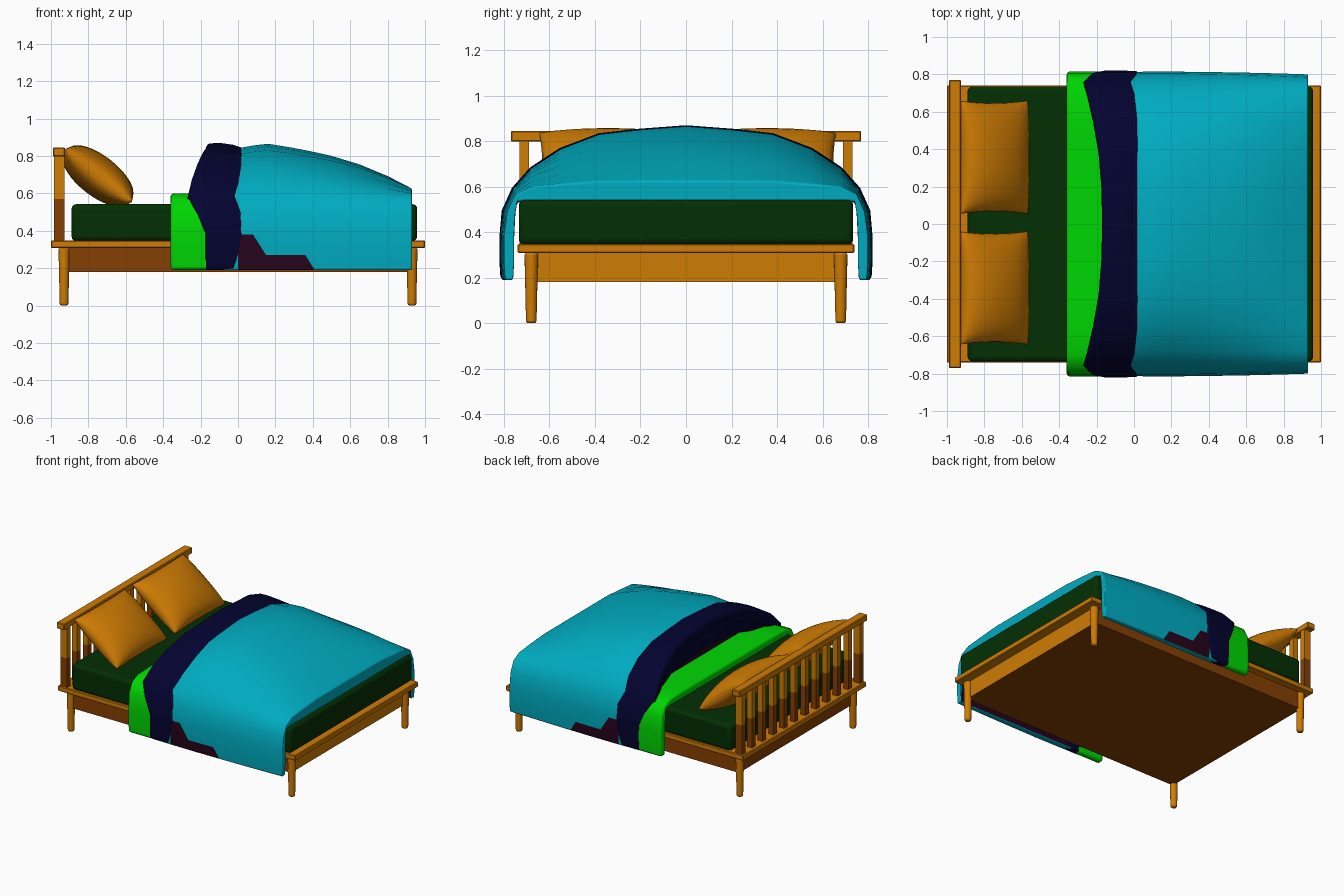
import bpy, bmesh, math
from mathutils import Matrix

if "Cube" in bpy.data.objects:
    bpy.data.objects.remove(bpy.data.objects["Cube"])


def mat(name, r, g, b):
    m = bpy.data.materials.new(name)
    m.diffuse_color = (r, g, b, 1)
    m.use_nodes = True
    m.node_tree.nodes["Principled BSDF"].inputs["Base Color"].default_value = m.diffuse_color
    return m


ORANGE = mat("orange wood", .62, .2, .001)
BROWN = mat("brown wood", .24, .05, .001)
DGREEN = mat("dark green", .001, .028, .001)
GREEN = mat("bright green", .0, .68, .001)
NAVY = mat("navy", .001, .001, .03)
TEAL = mat("teal", .0, .41, .53)
MAROON = mat("dark maroon", .02, .001, .012)


def finish(bm, name, mats, bevel=0, seg=2, angle=50, smooth=True):
    bmesh.ops.recalc_face_normals(bm, faces=bm.faces)
    me = bpy.data.meshes.new(name)
    bm.to_mesh(me)
    bm.free()
    ob = bpy.data.objects.new(name, me)
    bpy.context.collection.objects.link(ob)
    for m in mats:
        me.materials.append(m)
    if bevel:
        b = ob.modifiers.new("bevel", 'BEVEL')
        b.width, b.segments = bevel, seg
        b.limit_method, b.angle_limit = 'ANGLE', math.radians(angle)
    if smooth:
        bpy.ops.object.select_all(action='DESELECT')
        ob.select_set(True)
        bpy.context.view_layer.objects.active = ob
        bpy.ops.object.shade_smooth_by_angle(angle=math.radians(40))
    return ob


def box(name, x0, x1, y0, y1, z0, z1, m, bevel=0.005, seg=1):
    bm = bmesh.new()
    bmesh.ops.create_cube(bm, size=1)
    for v in bm.verts:
        v.co = (x0 + (v.co.x + .5) * (x1 - x0), y0 + (v.co.y + .5) * (y1 - y0),
                z0 + (v.co.z + .5) * (z1 - z0))
    return finish(bm, name, [m], bevel, seg, smooth=seg > 1)


# Bed base: apron box, orange at the foot end only, and the slab on top
base = box("base_apron", -.93, .93, -.69, .69, .18, .315, BROWN, 0)
base.data.materials.append(ORANGE)
for p in base.data.polygons:
    if p.normal.x > .5:
        p.material_index = 1
box("frame_slab", -1, 1, -.74, .74, .308, .348, ORANGE)

# Tapered round legs
for sx in (-1, 1):
    for sy in (-1, 1):
        bm = bmesh.new()
        bmesh.ops.create_cone(bm, cap_ends=True, segments=16, radius1=.023,
                              radius2=.03, depth=.31,
                              matrix=Matrix.Translation((sx * .93, sy * .68, .155)))
        finish(bm, "leg", [ORANGE], .01)


# Headboard: posts and slats, brown below and orange above, then a top rail
def upright(name, y, w, x0, x1):
    box(name + "_lower", x0, x1, y - w, y + w, .345, .57, BROWN, 0)
    box(name + "_upper", x0, x1, y - w, y + w, .57, .81, ORANGE, 0)


for s in (-1, 1):
    upright("headboard_post", s * .71, .021, -.983, -.927)
for i in range(10):
    upright("headboard_slat", -.71 + 1.42 * (i + 1) / 11, .021, -.976, -.934)
box("headboard_rail", -.99, -.924, -.77, .77, .798, .845, ORANGE)

# Mattress
box("mattress", -.89, .958, -.735, .735, .345, .542, DGREEN, .025, 3)


# Pillows: puffed cushions with pinched corners, leaning on the headboard
def pillow(y):
    bm = bmesh.new()
    n = 18
    for side in (1, -1):
        g = []
        for i in range(n + 1):
            row = []
            for j in range(n + 1):
                u = math.sin((2 * i / n - 1) * math.pi / 2)
                w = math.sin((2 * j / n - 1) * math.pi / 2)
                t = max(0, (1 - u * u) * (1 - w * w)) ** .42
                row.append(bm.verts.new((.228 * u * (1 - .04 * (1 - w * w)),
                                         .302 * w * (1 - .04 * (1 - u * u)),
                                         side * .108 * t)))
            g.append(row)
        for i in range(n):
            for j in range(n):
                bm.faces.new((g[i][j], g[i + 1][j], g[i + 1][j + 1], g[i][j + 1]))
    bmesh.ops.remove_doubles(bm, verts=bm.verts, dist=.0002)
    ob = finish(bm, "pillow", [ORANGE])
    ob.location = (-.748, y, .693)
    ob.rotation_euler = (0, math.radians(38), 0)


pillow(.357)
pillow(-.342)

# Half cross-sections (y, z) of the bedding from the middle to the hem
HIGH = [(0, .865), (.2, .85), (.38, .83), (.55, .765), (.68, .68), (.76, .59),
        (.805, .49), (.815, .38), (.815, .27), (.81, .19)]
FLAT = [(0, .625), (.2, .625), (.38, .625), (.55, .612), (.68, .60), (.75, .565),
        (.785, .49), (.80, .38), (.80, .27), (.795, .19)]
SHEET = [(0, .60), (.2, .60), (.38, .60), (.55, .60), (.7, .595), (.77, .565),
         (.808, .49), (.815, .38), (.815, .27), (.81, .19)]
INNER = [(0, .538), (.2, .538), (.38, .538), (.55, .538), (.68, .538), (.742, .535),
         (.75, .48), (.755, .38), (.755, .27), (.76, .19)]


def mix(w, a=HIGH, b=FLAT, off=0.0):
    return [(q[0] + (p[0] - q[0]) * w + off * min(1, p[0] * 2),
             q[1] + (p[1] - q[1]) * w + off * (i < 7)) for i, (p, q) in enumerate(zip(a, b))]


def drape(name, stations, mats, xs, rule=None, thick=1.0):
    """stations: outer half sections; xs(k, i): x of point i at station k."""
    bm = bmesh.new()
    n = len(INNER)
    order = [(-1, i) for i in range(n - 1, 0, -1)] + [(1, i) for i in range(n)]
    rings = []
    for k, sec in enumerate(stations):
        inner = [(q[0], max(q[1], p[1] - thick) if i < 5 else q[1])
                 for i, (p, q) in enumerate(zip(sec, INNER))]
        rings.append([[bm.verts.new((xs(k, i), s * src[i][0], src[i][1])) for s, i in order]
                      for src in (sec, inner)])
    m = len(order)
    for k, (a, b) in enumerate(zip(rings, rings[1:])):
        for layer in (0, 1):
            for j in range(m - 1):
                f = bm.faces.new((a[layer][j], a[layer][j + 1], b[layer][j + 1], b[layer][j]))
                if rule:
                    f.material_index = rule(f.calc_center_median(), layer)
        for j in (0, m - 1):
            bm.faces.new((a[0][j], b[0][j], b[1][j], a[1][j]))
    for r in (rings[0], rings[-1]):
        for j in range(m - 1):
            f = bm.faces.new((r[0][j], r[0][j + 1], r[1][j + 1], r[1][j]))
            if rule:
                f.material_index = rule(f.calc_center_median(), 0)
    return finish(bm, name, mats, .02, 3, 55)


# Folded-down green sheet
gx = [-.36, -.25, -.12]
drape("green_sheet", [SHEET] * 3, [GREEN], lambda k, i: gx[k])

# Navy folded band with a wavy outline, and a second layer tucked under it
left = [-.17, -.175, -.19, -.22, -.25, -.27, -.23, -.18, -.18, -.18]
right = [.03, .03, .03, .025, .01, -.015, .02, .025, .005, -.02]
ts = [0, .35, .7, 1]
drape("navy_fold", [mix(w, off=.005) for w in (.98, 1.0, .96, .88)], [NAVY],
      lambda k, i: left[i] + (right[i] - left[i]) * ts[k], thick=.11)
drape("navy_under_fold", [mix(w) for w in (.5, .52, .5)], [NAVY],
      lambda k, i: left[i] + .025 + .06 * k, thick=.1)

# Teal duvet, maroon underneath and in a sloped patch on each side
dx = [-.08, 0, .08, .16, .28, .38, .5, .65, .8, .93]
dw = [.8, .9, .96, 1, .92, .84, .73, .54, .28, 0]
SHIFT = {(2, 8): .07, (2, 9): .08, (3, 8): .06, (3, 9): .06, (5, 8): -.02, (5, 9): .03}


def duvet_rule(c, layer):
    if layer or c.x < -.07:
        return 1
    return int((c.z < .26 and -.02 < c.x < .38) or (c.z < .36 and -.02 < c.x < .11))


drape("teal_duvet", [mix(w) for w in dw], [TEAL, MAROON],
      lambda k, i: dx[k] + SHIFT.get((k, i), 0), duvet_rule)
